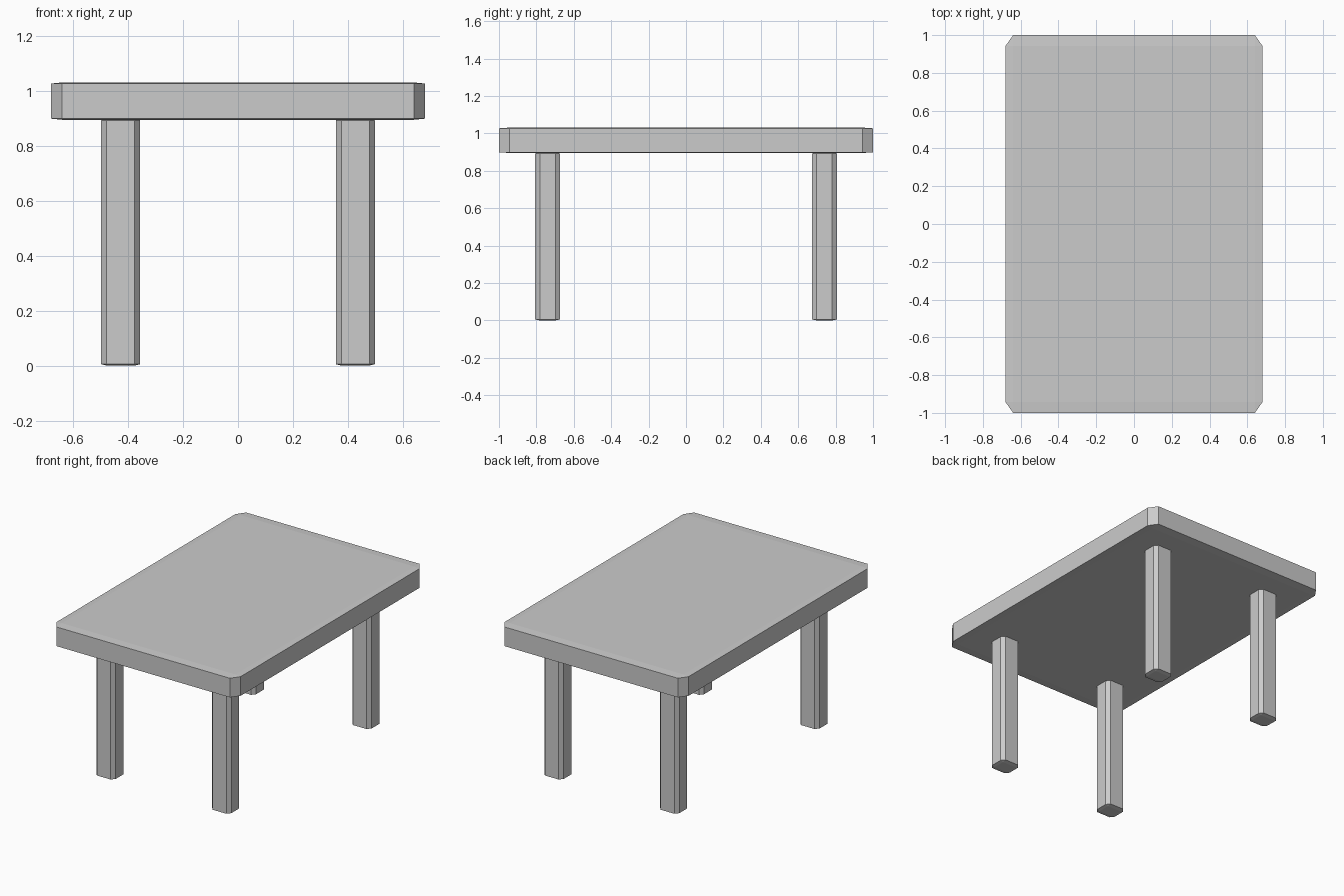
import bpy
import bmesh

cube = bpy.data.objects.get("Cube")
if cube:
    bpy.data.objects.remove(cube, do_unlink=True)

grey = bpy.data.materials.new("plain grey")
grey.use_nodes = True
colour = (0.6, 0.6, 0.6, 1.0)
grey.diffuse_color = colour
grey.node_tree.nodes["Principled BSDF"].inputs["Base Color"].default_value = colour


def chamfered_box(name, centre, half, cut):
    """Box whose edges are all chamfered by a separate amount on each axis."""
    bm = bmesh.new()
    for axis in range(3):
        # Each face is pulled in by the cut along its two other axes
        for side in (-1, 1):
            for a in (-1, 1):
                for b in (-1, 1):
                    signs = [a, b]
                    signs.insert(axis, side)
                    bm.verts.new([
                        centre[i] + signs[i] * (half[i] - (0 if i == axis else cut[i]))
                        for i in range(3)])
    bmesh.ops.convex_hull(bm, input=bm.verts)
    bmesh.ops.dissolve_limit(bm, angle_limit=0.002, verts=bm.verts, edges=bm.edges)
    bmesh.ops.recalc_face_normals(bm, faces=bm.faces)
    mesh = bpy.data.meshes.new(name)
    bm.to_mesh(mesh)
    bm.free()
    mesh.materials.append(grey)
    obj = bpy.data.objects.new(name, mesh)
    bpy.context.collection.objects.link(obj)
    return obj


# Table top
chamfered_box("table_top", (0, 0, 0.963), (0.68, 1.0, 0.068), (0.04, 0.057, 0.004))

# Four legs
for y_name, y in (("front", -0.74), ("back", 0.74)):
    for x_name, x in (("right", -0.427), ("left", 0.427)):
        chamfered_box(f"{y_name}_{x_name}_leg", (x, y, 0.449),
                      (0.071, 0.066, 0.449), (0.02, 0.025, 0.005))
